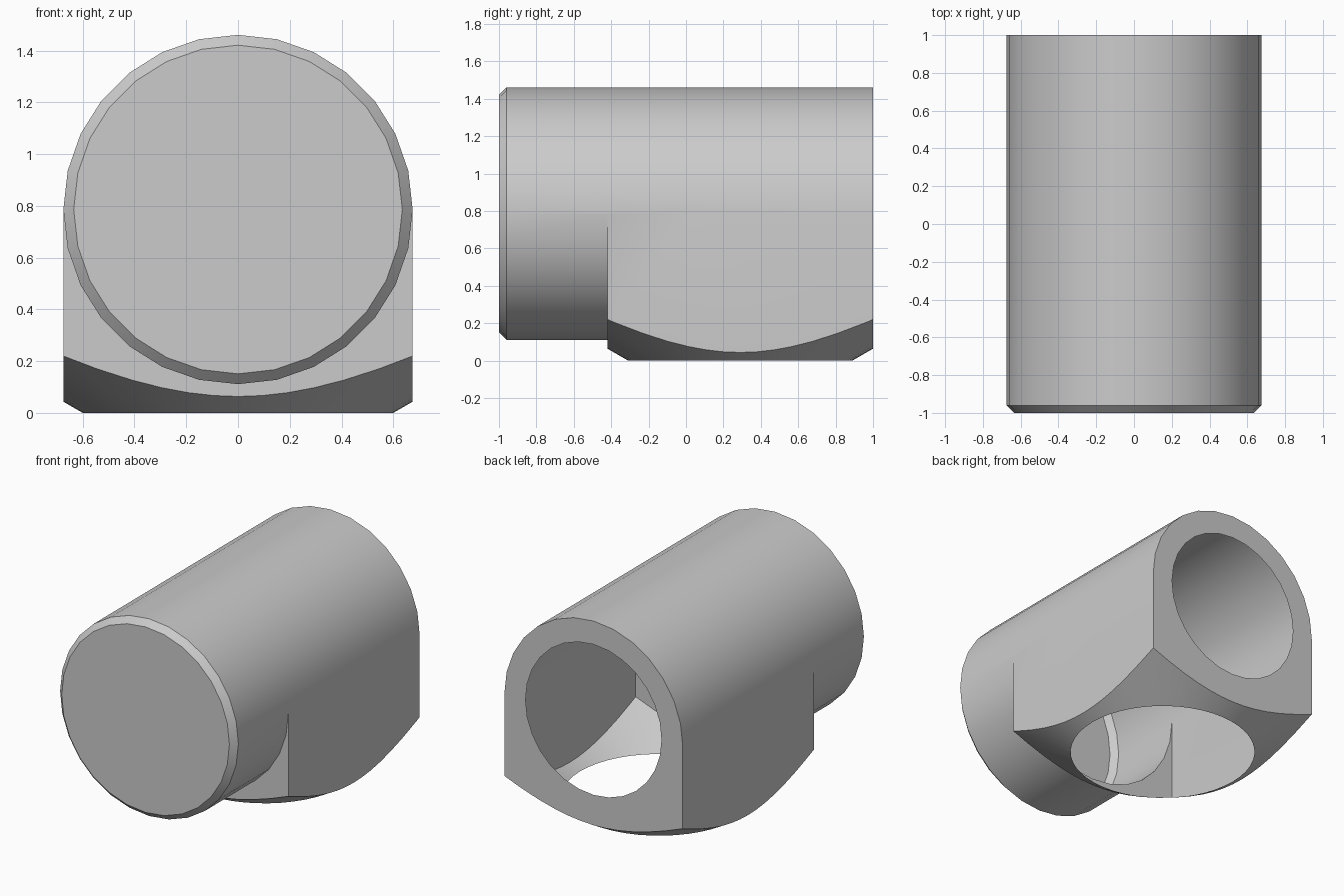
import bpy, bmesh, math
from mathutils import Matrix, Vector

if "Cube" in bpy.data.objects:
    bpy.data.objects.remove(bpy.data.objects["Cube"], do_unlink=True)

R, AXIS_Z = 0.675, 0.786           # barrel radius and axis height
FRONT, BACK, STEP = -1.0, 1.0, -0.42
HOLE_R = 0.515
MID_Y = (STEP + BACK) / 2

grey = bpy.data.materials.new("plain grey")
grey.use_nodes = True
colour = (0.6, 0.6, 0.6, 1)
grey.diffuse_color = colour
grey.node_tree.nodes["Principled BSDF"].inputs["Base Color"].default_value = colour


def finish(bm, name):
    bmesh.ops.recalc_face_normals(bm, faces=bm.faces)
    mesh = bpy.data.meshes.new(name)
    bm.to_mesh(mesh)
    bm.free()
    mesh.materials.append(grey)
    obj = bpy.data.objects.new(name, mesh)
    bpy.context.collection.objects.link(obj)
    return obj


def lathe(name, profile, sides, matrix):
    """Closed solid of revolution from (radius, height) points."""
    bm = bmesh.new()
    rings = []
    for r, h in profile:
        angles = [2 * math.pi * i / sides for i in range(sides)]
        rings.append([bm.verts.new(matrix @ Vector((r * math.cos(a), r * math.sin(a), h)))
                      for a in angles])
    for low, high in zip(rings, rings[1:]):
        for i in range(sides):
            j = (i + 1) % sides
            bm.faces.new((low[i], low[j], high[j], high[i]))
    bm.faces.new(rings[0])
    bm.faces.new(rings[-1])
    return finish(bm, name)


def combine(obj, tool, operation):
    mod = obj.modifiers.new(operation.lower(), "BOOLEAN")
    mod.operation, mod.solver, mod.object = operation, "EXACT", tool
    graph = bpy.context.evaluated_depsgraph_get()
    mesh = bpy.data.meshes.new_from_object(obj.evaluated_get(graph))
    obj.modifiers.clear()
    obj.data = mesh
    bpy.data.objects.remove(tool, do_unlink=True)


# Barrel with a chamfered closed front end, lying along y
along_y = Matrix.Translation((0, 0, AXIS_Z)) @ Matrix.Rotation(-math.pi / 2, 4, "X")
body = lathe("housing", [(R - 0.04, FRONT), (R, FRONT + 0.04), (R, BACK)], 28, along_y)

# Square lower block, its underside trimmed by a cone
bm = bmesh.new()
bmesh.ops.create_cube(bm, size=1)
bmesh.ops.scale(bm, vec=(2 * R, BACK - STEP, AXIS_Z + 0.1), verts=bm.verts)
bmesh.ops.translate(bm, vec=(0, MID_Y, (AXIS_Z - 0.1) / 2), verts=bm.verts)
block = finish(bm, "lower_block")
slope = math.tan(math.radians(30))
cone = lathe("cone_trim", [(0.6, 0), (1.2, 0.6 * slope), (1.2, 1.5)], 48,
             Matrix.Translation((0, MID_Y, 0)))
combine(block, cone, "INTERSECT")
combine(body, block, "UNION")

# Round opening in the back face
bore = lathe("back_opening", [(HOLE_R, BACK - 0.02), (HOLE_R, BACK + 0.1)], 28, along_y)
combine(body, bore, "DIFFERENCE")

# Leave a thin open shell: remove the recess and the bottom disc
bm = bmesh.new()
bm.from_mesh(body.data)
doomed = []
for f in bm.faces:
    recess = all(v.co.y > BACK - 0.03 and
                 math.hypot(v.co.x, v.co.z - AXIS_Z) < HOLE_R + 0.01 for v in f.verts)
    bottom = all(v.co.z < 0.001 for v in f.verts)
    if recess or bottom:
        doomed.append(f)
bmesh.ops.delete(bm, geom=doomed, context="FACES")
bmesh.ops.remove_doubles(bm, verts=bm.verts, dist=0.0005)
bm.to_mesh(body.data)
bm.free()

bpy.ops.object.select_all(action="DESELECT")
body.select_set(True)
bpy.context.view_layer.objects.active = body
bpy.ops.object.shade_smooth_by_angle(angle=math.radians(25))
